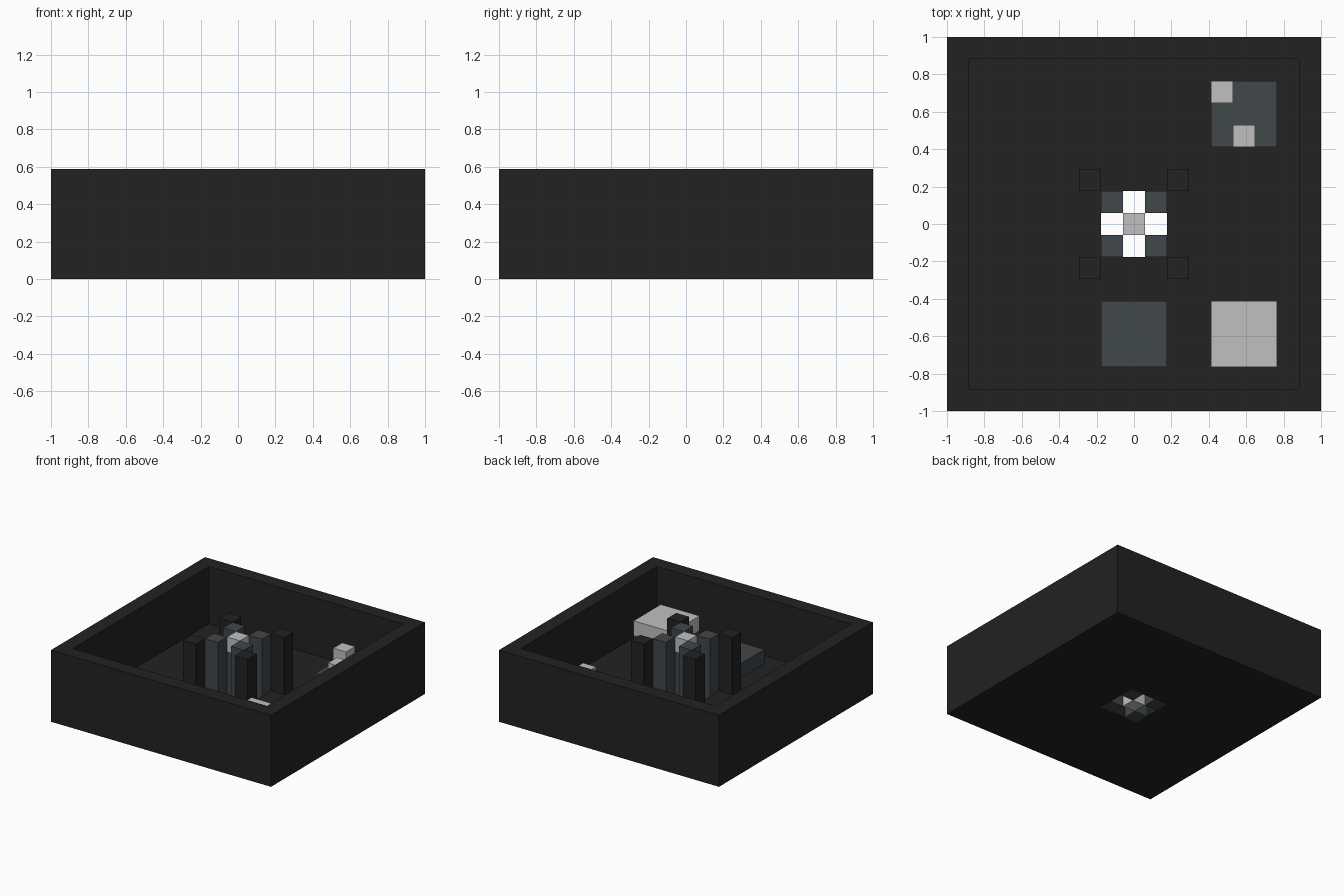
import bpy
import bmesh

U = 2 / 17  # one block edge

cube = bpy.data.objects.get("Cube")
if cube:
    bpy.data.objects.remove(cube, do_unlink=True)


def material(name, rgb):
    m = bpy.data.materials.new(name)
    m.use_nodes = True
    m.diffuse_color = (*rgb, 1)
    m.node_tree.nodes["Principled BSDF"].inputs["Base Color"].default_value = (*rgb, 1)
    return m


black = material("black", (0.016, 0.016, 0.016))
slate = material("slate", (0.053, 0.063, 0.070))
silver = material("silver", (0.527, 0.527, 0.527))


def finish(name, bm, mat):
    bmesh.ops.recalc_face_normals(bm, faces=bm.faces)
    mesh = bpy.data.meshes.new(name)
    bm.to_mesh(mesh)
    bm.free()
    mesh.materials.append(mat)
    obj = bpy.data.objects.new(name, mesh)
    bpy.context.collection.objects.link(obj)


def block(name, mat, x, y, z0, z1, size=1):
    """Box centred on block column (x, y), from level z0 to z1."""
    bm = bmesh.new()
    bmesh.ops.create_cube(bm, size=1)
    for v in bm.verts:
        v.co.x = (x + v.co.x * size) * U
        v.co.y = (y + v.co.y * size) * U
        v.co.z = (z1 if v.co.z > 0 else z0) * U
    finish(name, bm, mat)


def ring(name, mat, outer, inner, z0, z1):
    """Square frame between two half widths."""
    bm = bmesh.new()
    corners = [(-1, -1), (1, -1), (1, 1), (-1, 1)]
    loops = [[bm.verts.new((cx * r * U, cy * r * U, z * U)) for cx, cy in corners]
             for r, z in ((outer, z0), (outer, z1), (inner, z1), (inner, z0))]
    for a, b in zip(loops, loops[1:] + loops[:1]):
        for i in range(4):
            j = (i + 1) % 4
            bm.faces.new((a[i], a[j], b[j], b[i]))
    finish(name, bm, mat)


# Open tray with a square opening in the floor
ring("outer_walls", black, 8.5, 7.5, 0, 5)
ring("floor", black, 7.5, 1.5, 0, 1)

# Central cluster of pillars
for sx, side in ((-1, "right"), (1, "left")):
    for sy, end in ((-1, "front"), (1, "back")):
        block(f"inner_pillar_{end}_{side}", slate, sx, sy, 0, 5)
        block(f"outer_pillar_{end}_{side}", black, 2 * sx, 2 * sy, 1, 5)

# Core column with a pale foot and cap
block("core_foot", silver, 0, 0, 0, 1)
block("core_shaft", slate, 0, 0, 1, 4)
block("core_cap", silver, 0, 0, 4, 5)

# Low platforms on the floor
block("front_platform", slate, 0, -5, 1, 2, 3)
block("front_left_platform", slate, 5, -5, 1, 2, 3)
block("front_left_slab", silver, 5, -5, 2, 3, 3)
block("back_left_platform", slate, 5, 5, 1, 2, 3)
block("corner_cube", silver, 4, 6, 2, 3)
block("edge_cube", silver, 5, 4, 2, 3)
